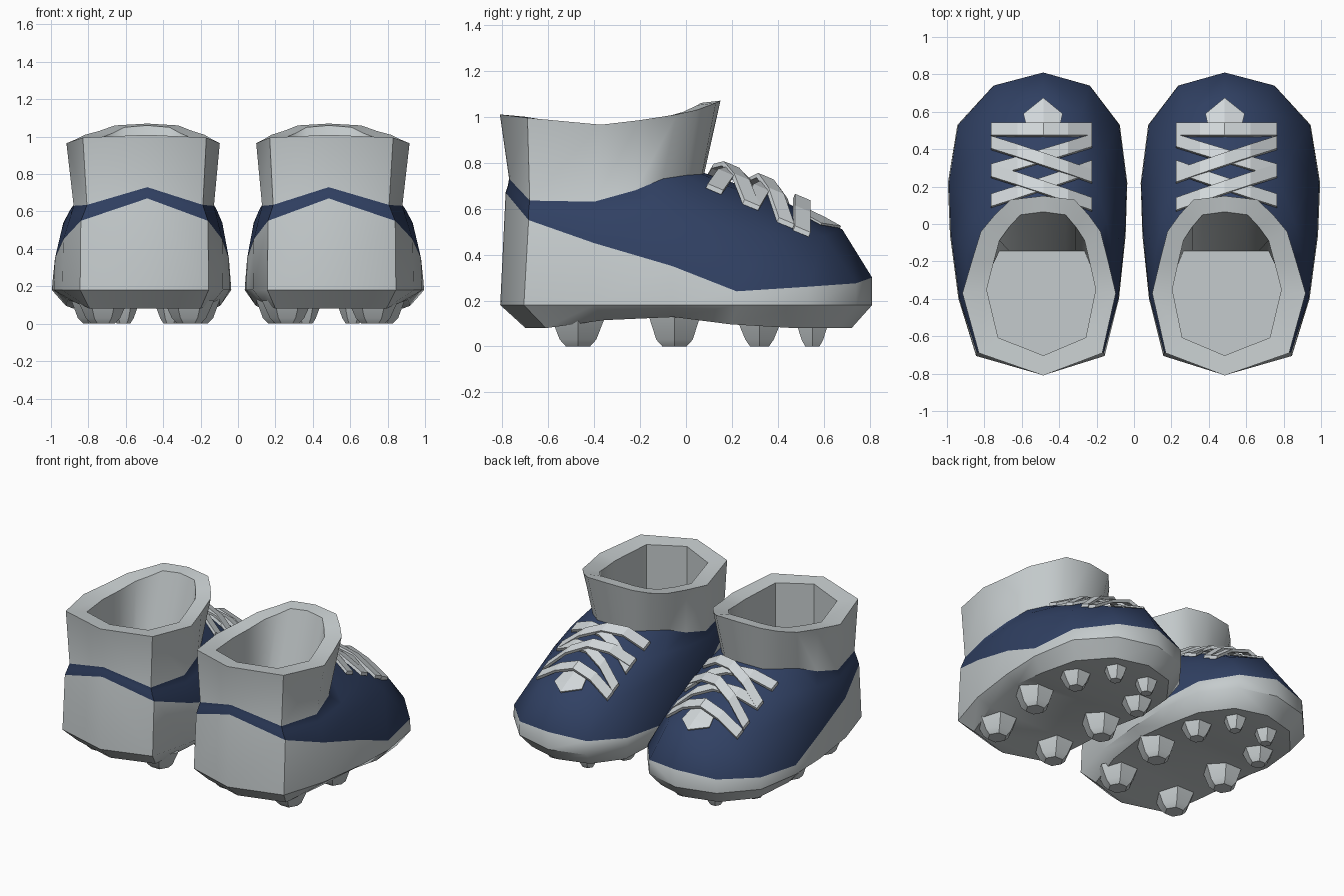
import bpy, bmesh, math
from mathutils import Vector
from mathutils.bvhtree import BVHTree

if "Cube" in bpy.data.objects:
    bpy.data.objects.remove(bpy.data.objects["Cube"])


def material(name, rgb):
    m = bpy.data.materials.new(name)
    m.diffuse_color = (*rgb, 1)
    m.use_nodes = True
    m.node_tree.nodes["Principled BSDF"].inputs["Base Color"].default_value = m.diffuse_color
    return m


GREY = material("light grey", (0.56, 0.60, 0.61))
NAVY = material("navy blue", (0.030, 0.052, 0.125))
LACE = material("pale lace grey", (0.64, 0.68, 0.70))
CENTRE = 0.485

# Half outlines of the boot, heel to toe: (half width, y, z)
seam = [(0, -.785, .67), (.34, -.685, .55), (.425, -.40, .45), (.465, -.06, .35),
        (.475, .22, .24), (.43, .53, .26), (.255, .74, .275), (0, .81, .30)]
vamp = [(0, -.775, .70), (.325, -.685, .59), (.40, -.40, .54), (.425, -.08, .54),
        (.40, .14, .52), (.345, .38, .49), (.21, .60, .48), (0, .68, .51)]
ankle = [(0, -.77, .73), (.31, -.68, .635), (.375, -.40, .63), (.345, -.22, .68),
         (.29, -.10, .73), (.22, .0, .745), (.14, .07, .75), (0, .08, .755)]
collar = [(0, -.81, 1.01), (.33, -.69, .995), (.41, -.37, .965), (.365, -.20, .985),
          (.32, -.04, 1.01), (.25, .05, 1.03), (.17, .13, 1.06), (0, .15, 1.07)]


# Remaining outlines follow from the drawn ones
def arch(y):
    return .08 + .05 * max(0, 1 - ((y + .15) / .45) ** 2)


welt = [(x * 1.01, y * (1.03 if y < -.5 else 1), .18) for x, y, z in seam]
sole = [(x * .87, y * .89, arch(y)) for x, y, z in seam]
crown = []
for i, (a, b) in enumerate(zip(vamp, ankle)):
    lift = .02 * max(0, i - 2) / 5
    crown.append(((a[0] + b[0]) / 2 + lift * (0 < i < 7), (a[1] + b[1]) / 2,
                  (a[2] + b[2]) / 2 + lift))
lip = [(x * .71, (y + .325) * .80 - .315, z - .01) for x, y, z in collar]
insole = [(x, min(y, -.145), .40) for x, y, z in lip]
# each outline with the material of the band leading up to it
RINGS = [(sole, 0), (welt, 0), (seam, 0), (vamp, 1), (crown, 1), (ankle, 1),
         (collar, 0), (lip, 0), (insole, 0)]


def place(x, y, z, s):
    """Boot coordinates to world; sides bulge slightly outward."""
    return Vector((s * (CENTRE + x + .03 * (x / .475) ** 2), y, z))


def finish(bm, name, mats, angle=None):
    bmesh.ops.recalc_face_normals(bm, faces=bm.faces[:])
    me = bpy.data.meshes.new(name)
    bm.to_mesh(me)
    bm.free()
    ob = bpy.data.objects.new(name, me)
    bpy.context.collection.objects.link(ob)
    for m in mats:
        me.materials.append(m)
    if angle:
        bpy.ops.object.select_all(action='DESELECT')
        ob.select_set(True)
        bpy.context.view_layer.objects.active = ob
        bpy.ops.object.shade_smooth_by_angle(angle=math.radians(angle))
    return ob


def boot_body(s, side):
    """Loft the outlines, cap the sole and insole, return a BVH for the trim."""
    bm = bmesh.new()
    loops = []
    for half, mat in RINGS:
        full = half + [(-x, y, z) for x, y, z in half[-2:0:-1]]
        loop = [bm.verts.new(place(*p, s)) for p in full]
        n = len(loop)
        if loops:
            low = loops[-1]
            for i in range(n):
                j = (i + 1) % n
                bm.faces.new((low[i], low[j], loop[j], loop[i])).material_index = mat
        loops.append(loop)
    for loop in (loops[0], loops[-1]):
        n = len(loop)
        for i in range(n // 2):
            quad = [loop[i], loop[i + 1], loop[(n - i - 1) % n], loop[(n - i) % n]]
            bm.faces.new(list(dict.fromkeys(quad)))
    bmesh.ops.recalc_face_normals(bm, faces=bm.faces[:])
    tree = BVHTree.FromBMesh(bm)
    finish(bm, side + "_boot_body", [GREY, NAVY], 40)
    return tree


def on_surface(tree, x, y, s, lift):
    p = place(x, y, 0, s)
    hit = tree.ray_cast(Vector((p.x, p.y, 3)), Vector((0, 0, -1)))[0]
    return Vector((p.x, p.y, (hit.z if hit else .5) + lift))


def lace(tree, y0, y1, height, s, name, width=.075, thick=.022, steps=4):
    """A flat strap arched across the instep."""
    bm = bmesh.new()
    across = Vector((0, .90, -.38)) * width / 2
    up = Vector((0, .38, .90)) * thick
    prev = first = None
    for i in range(steps + 1):
        t = i / steps
        lift = .005 + height * math.sin(math.pi * t)
        c = on_surface(tree, -.27 + .54 * t, y0 + (y1 - y0) * t, s, lift)
        ring = [bm.verts.new(p) for p in
                (c - across, c + across, c + across + up, c - across + up)]
        if prev:
            for k in range(4):
                bm.faces.new((prev[k], prev[k - 3], ring[k - 3], ring[k]))
        first = first or ring
        prev = ring
    bm.faces.new(first)
    bm.faces.new(prev)
    finish(bm, name, [LACE])


def tongue(tree, s, name):
    """Pointed tip of the tongue below the laces."""
    bm = bmesh.new()
    rows = [((-.08, .48), (0, .48), (.08, .48)), ((-.105, .59), (0, .60), (.105, .59))]
    a, b = [[bm.verts.new(on_surface(tree, x, y, s, .018)) for x, y in r] for r in rows]
    tip = bm.verts.new(on_surface(tree, 0, .675, s, .012))
    for i in (0, 1):
        bm.faces.new((a[i], a[i + 1], b[i + 1], b[i]))
        bm.faces.new((b[i], b[i + 1], tip))
    bmesh.ops.recalc_face_normals(bm, faces=bm.faces[:])
    if bm.faces[:][0].normal.z < 0:
        bmesh.ops.reverse_faces(bm, faces=bm.faces[:])
    bmesh.ops.solidify(bm, geom=bm.faces[:], thickness=.01)
    finish(bm, name, [LACE])


def stud(x, y, r, s, name):
    """Six-sided tapered stud with a chamfered tip."""
    bm = bmesh.new()
    prev = None
    for rad, z in ((r, arch(y) + .02), (r * .68, .03), (r * .45, 0)):
        ring = [bm.verts.new(place(x, y, z, s) + Vector((
            rad * math.cos(k * math.pi / 3), rad * math.sin(k * math.pi / 3), 0)))
            for k in range(6)]
        if prev:
            for k in range(6):
                bm.faces.new((prev[k], prev[k - 5], ring[k - 5], ring[k]))
        else:
            bm.faces.new(ring)
        prev = ring
    bm.faces.new(prev)
    finish(bm, name, [GREY], 40)


STRAPS = [(.30, .12, .035), (.10, .28, .05), (.44, .28, .03), (.25, .43, .05), (.50, .50, .03)]
STUDS = [(.23, -.47, .135), (.27, -.05, .135), (.25, .32, .105), (.125, .55, .08)]

for s, side in ((1, "right"), (-1, "left")):
    tree = boot_body(s, side)
    tongue(tree, s, side + "_tongue")
    for i, (y0, y1, h) in enumerate(STRAPS):
        lace(tree, y0, y1, h, s, f"{side}_lace_{i + 1}")
    for i, (x, y, r) in enumerate(STUDS):
        for d, tag in ((1, "outer"), (-1, "inner")):
            stud(d * x, y, r, s, f"{side}_stud_{tag}_{i + 1}")
